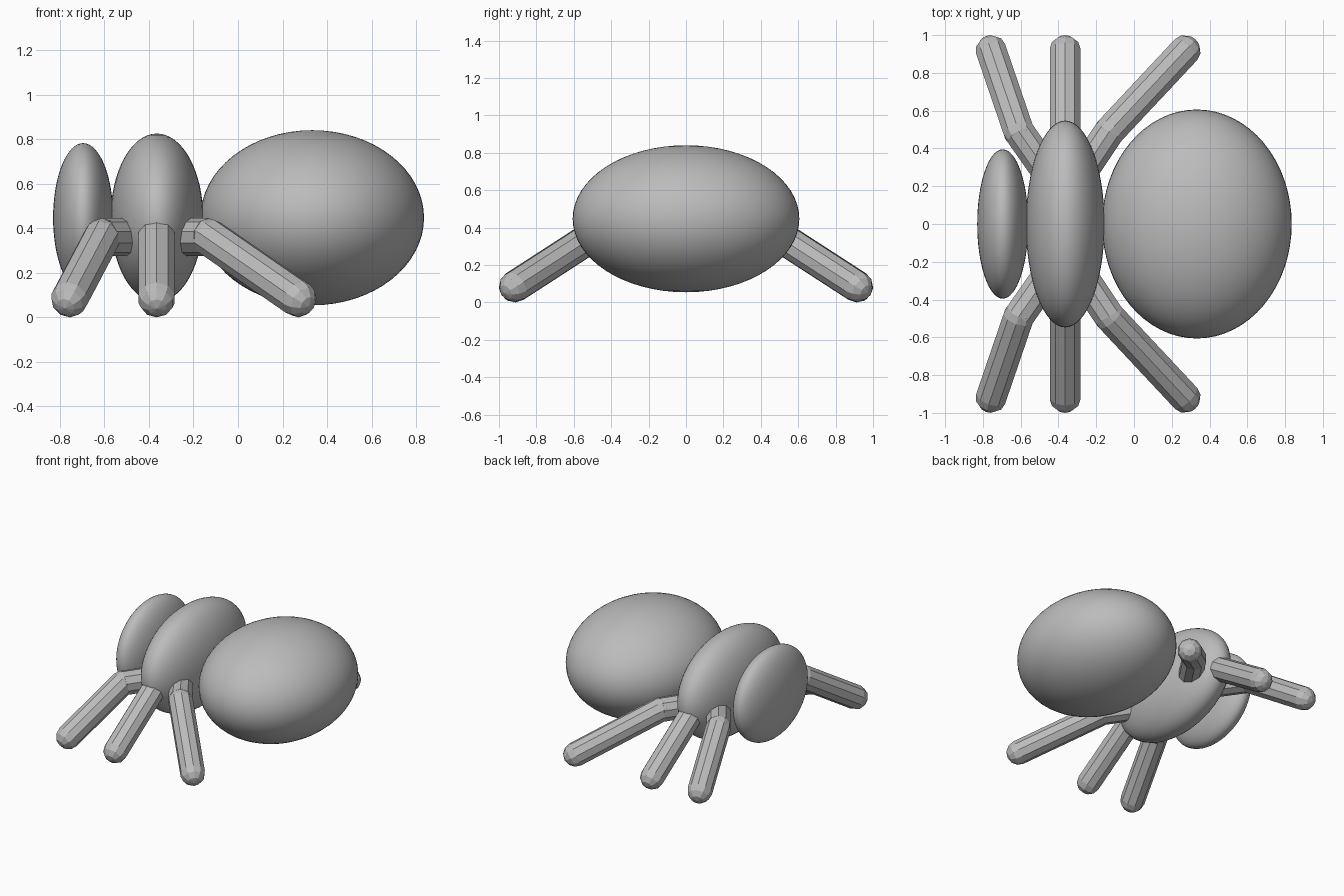
import bpy
from mathutils import Vector

cube = bpy.data.objects.get("Cube")
if cube:
    bpy.data.objects.remove(cube, do_unlink=True)

grey = bpy.data.materials.new("plain grey")
grey.use_nodes = True
COLOUR = (0.5, 0.5, 0.5, 1)
grey.diffuse_color = COLOUR
grey.node_tree.nodes["Principled BSDF"].inputs["Base Color"].default_value = COLOUR

LEG_RADIUS = 0.085
SIDES = 10


def finish(name):
    obj = bpy.context.object
    obj.name = name
    obj.data.materials.append(grey)
    return obj


def body_part(name, x, radii):
    bpy.ops.mesh.primitive_uv_sphere_add(segments=64, ring_count=32, radius=1, location=(x, 0, 0.447))
    obj = finish(name)
    obj.scale = radii
    bpy.ops.object.transform_apply(location=False, rotation=False, scale=True)
    bpy.ops.object.shade_smooth()


def segment(name, start, end):
    """Straight faceted rod between two points."""
    axis = end - start
    bpy.ops.mesh.primitive_cylinder_add(vertices=SIDES, radius=LEG_RADIUS, depth=axis.length,
                                        location=(start + end) / 2)
    finish(name).rotation_euler = axis.to_track_quat("Z", "Y").to_euler()


def ball(name, centre, axis):
    """Faceted ball whose pole follows the leg."""
    bpy.ops.mesh.primitive_uv_sphere_add(segments=SIDES, ring_count=6, radius=LEG_RADIUS,
                                         location=centre)
    finish(name).rotation_euler = axis.to_track_quat("Z", "Y").to_euler()


# Three overlapping body ellipsoids
body_part("head", -0.695, (0.135, 0.395, 0.335))
body_part("thorax", -0.364, (0.208, 0.547, 0.378))
body_part("abdomen", 0.333, (0.502, 0.606, 0.393))

# Three bent legs on each side: knee x and foot x
legs = {"front": (-0.61, -0.755), "middle": (-0.365, -0.365), "rear": (-0.13, 0.268)}
for side, s in (("left", -1), ("right", 1)):
    for place, (knee_x, foot_x) in legs.items():
        label = f"{place}_{side}"
        hip = Vector((-0.365, s * 0.14, 0.36))
        knee = Vector((knee_x, s * 0.49, 0.36))
        foot = Vector((foot_x, s * 0.915, LEG_RADIUS))
        segment(f"upper_leg_{label}", hip, knee)
        segment(f"lower_leg_{label}", knee, foot)
        ball(f"knee_{label}", knee, foot - knee)
        ball(f"foot_{label}", foot, foot - knee)
